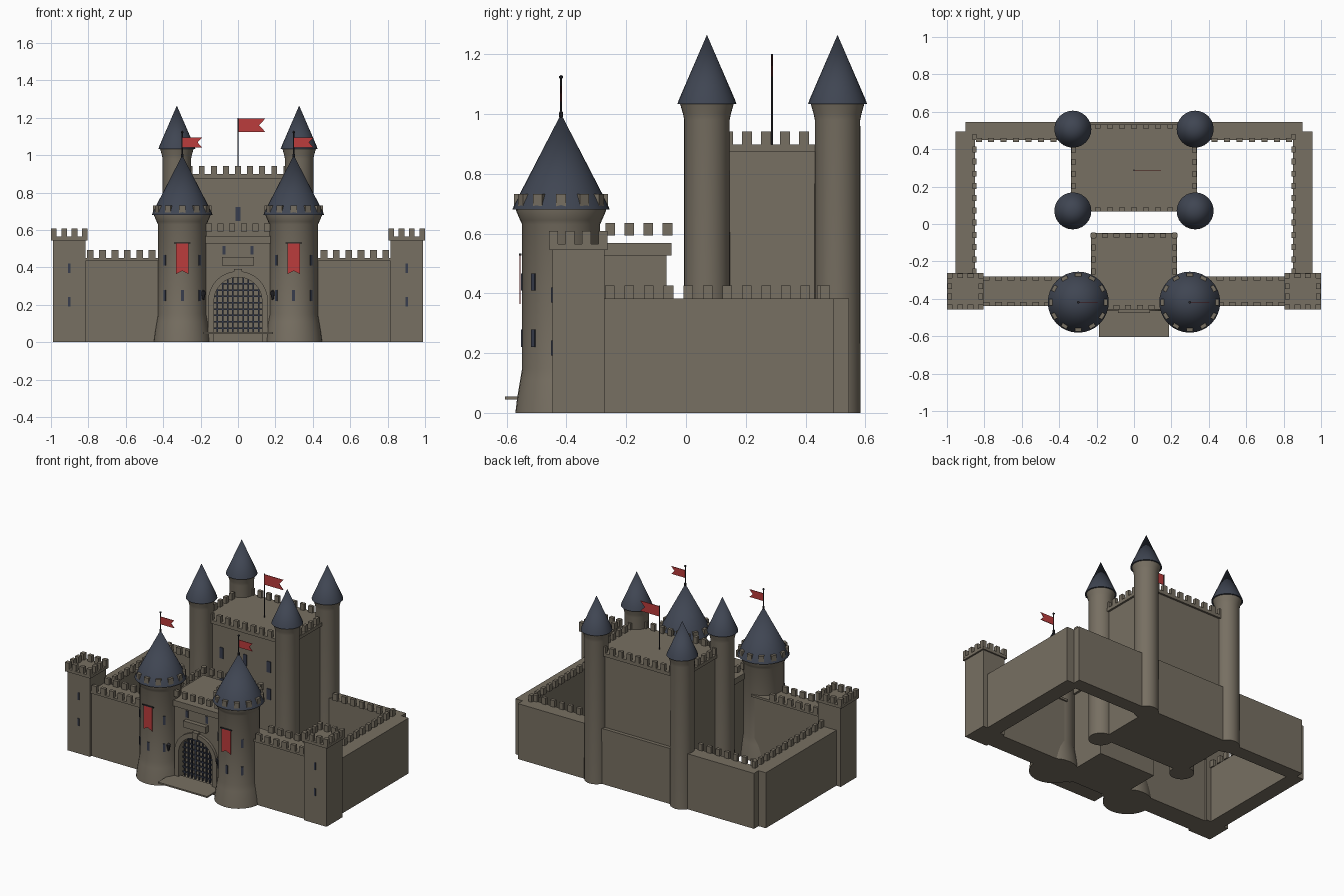
import bpy, bmesh, math
from mathutils import Matrix, Vector

if "Cube" in bpy.data.objects:
    bpy.data.objects.remove(bpy.data.objects["Cube"])


def material(name, r, g, b):
    m = bpy.data.materials.new(name)
    m.diffuse_color = (r, g, b, 1)
    m.use_nodes = True
    m.node_tree.nodes["Principled BSDF"].inputs["Base Color"].default_value = m.diffuse_color
    return m


STONE = material("stone", 0.185, 0.160, 0.122)
ROOF = material("slate_roof", 0.050, 0.060, 0.085)
RED = material("red_cloth", 0.50, 0.045, 0.045)
IRON = material("dark_iron", 0.025, 0.025, 0.030)
GLASS = material("window_blue", 0.040, 0.048, 0.075)


def finish(name, bm, mat, smooth=False):
    bmesh.ops.recalc_face_normals(bm, faces=bm.faces[:])
    me = bpy.data.meshes.new(name)
    bm.to_mesh(me)
    bm.free()
    me.materials.append(mat)
    ob = bpy.data.objects.new(name, me)
    bpy.context.collection.objects.link(ob)
    if smooth:
        bpy.ops.object.select_all(action='DESELECT')
        bpy.context.view_layer.objects.active = ob
        ob.select_set(True)
        bpy.ops.object.shade_smooth_by_angle(angle=math.radians(30))
    return ob


def add_box(bm, x0, x1, y0, y1, z0, z1, rot=None):
    size = Matrix.Diagonal((x1 - x0, y1 - y0, z1 - z0, 1))
    mid = Matrix.Translation(((x0 + x1) / 2, (y0 + y1) / 2, (z0 + z1) / 2))
    bmesh.ops.create_cube(bm, size=1, matrix=(rot or Matrix()) @ mid @ size)


def boxes(name, mat, *dims):
    bm = bmesh.new()
    for d in dims:
        add_box(bm, *d)
    return finish(name, bm, mat)


def lathe(name, x, y, profile, mat, sides=32):
    """Spin a (radius, z) profile around a vertical axis."""
    bm = bmesh.new()
    vs = [bm.verts.new((x + r, y, z)) for r, z in profile]
    es = [bm.edges.new(p) for p in zip(vs, vs[1:])]
    bmesh.ops.spin(bm, geom=vs + es, cent=(x, y, 0), axis=(0, 0, 1),
                   angle=math.tau, steps=sides)
    bmesh.ops.remove_doubles(bm, verts=bm.verts[:], dist=1e-5)
    return finish(name, bm, mat, True)


def prism(name, points, y0, y1, mat):
    """Extrude an (x, z) outline from y0 to y1."""
    bm = bmesh.new()
    f = bm.faces.new([bm.verts.new((x, y0, z)) for x, z in points])
    ext = bmesh.ops.extrude_face_region(bm, geom=[f])["geom"]
    bmesh.ops.translate(bm, vec=(0, y1 - y0, 0),
                        verts=[v for v in ext if isinstance(v, bmesh.types.BMVert)])
    return finish(name, bm, mat)


def merlons(name, rows, z0, z1, w=0.032, t=0.022, pitch=0.064):
    """Battlement blocks along straight rows (xa, ya, xb, yb)."""
    bm = bmesh.new()
    for xa, ya, xb, yb in rows:
        a, b = Vector((xa, ya)), Vector((xb, yb))
        n = max(1, round((b - a).length / pitch))
        hx, hy = (w / 2, t / 2) if abs(xb - xa) > abs(yb - ya) else (t / 2, w / 2)
        for i in range(n + 1):
            p = a.lerp(b, i / n)
            add_box(bm, p.x - hx, p.x + hx, p.y - hy, p.y + hy, z0, z1)
    return finish(name, bm, STONE)


def ring(x0, x1, y0, y1):
    return [(x0, y0, x1, y0), (x0, y1, x1, y1), (x0, y0, x0, y1), (x1, y0, x1, y1)]


def arch(r, spring, base, n=20):
    return ([(r, base)] + [(r * math.cos(math.pi * i / n), spring + r * math.sin(math.pi * i / n))
                           for i in range(n + 1)] + [(-r, base)])


def flag(name, x, y, z0, z1, length):
    zm = (z0 + z1) / 2
    prism(name, [(x, z0), (x + length, z0), (x + length * 0.78, zm), (x + length, z1), (x, z1)],
          y - 0.002, y + 0.002, RED)


# Mirrored parts on the left and right
for side, s in (("left", -1), ("right", 1)):
    # Round front tower
    tx, ty = 0.298 * s, -0.418
    lathe(f"{side}_front_tower", tx, ty,
          [(0, 0), (0.153, 0), (0.147, 0.05), (0.137, 0.11), (0.130, 0.15), (0.130, 0.63),
           (0.137, 0.645), (0.150, 0.675), (0.150, 0.70), (0, 0.70)], STONE)
    lathe(f"{side}_front_roof", tx, ty,
          [(0, 0.68), (0.163, 0.68), (0.155, 0.70), (0, 1.0)], ROOF)
    bm = bmesh.new()
    for i in range(12):
        rot = Matrix.Translation((tx, ty, 0)) @ Matrix.Rotation(math.tau * i / 12, 4, 'Z')
        add_box(bm, -0.017, 0.017, -0.157, -0.128, 0.69, 0.732, rot)
    finish(f"{side}_front_tower_merlons", bm, STONE)
    # Arrow slits around the tower front
    bm = bmesh.new()
    for a in (-45, 0, 45):
        rot = Matrix.Translation((tx, ty, 0)) @ Matrix.Rotation(math.radians(a), 4, 'Z')
        for z in (0.25, 0.438):
            add_box(bm, -0.008, 0.008, -0.134, -0.126, z - 0.029, z + 0.029, rot)
    finish(f"{side}_front_tower_slits", bm, GLASS)
    # Pole, finial and flag
    lathe(f"{side}_flag_pole", tx, ty,
          [(0, 0.985), (0.007, 0.99), (0.007, 1.005), (0.0032, 1.01), (0.0032, 1.117),
           (0.007, 1.121), (0.007, 1.126), (0, 1.131)], IRON, 10)
    flag(f"{side}_flag", tx, ty, 1.042, 1.094, 0.105)
    # Hanging banner
    prism(f"{side}_banner", [(tx - 0.034, 0.365), (tx, 0.382), (tx + 0.034, 0.365),
                             (tx + 0.034, 0.528), (tx - 0.034, 0.528)], -0.557, -0.553, RED)
    boxes(f"{side}_banner_rod", IRON, (tx - 0.043, tx + 0.043, -0.559, -0.551, 0.527, 0.533))
    # Wall torch
    lathe(f"{side}_torch", 0.186 * s, -0.49,
          [(0, 0.225), (0.006, 0.23), (0.013, 0.262), (0.013, 0.27), (0, 0.28)], IRON, 8)
    # Square corner tower
    cx, cy = 0.902 * s, -0.36
    boxes(f"{side}_corner_tower", STONE,
          (cx - 0.086, cx + 0.086, cy - 0.087, cy + 0.087, 0, 0.545),
          (cx - 0.097, cx + 0.097, cy - 0.097, cy + 0.097, 0.545, 0.565))
    merlons(f"{side}_corner_merlons", ring(cx - 0.083, cx + 0.083, cy - 0.083, cy + 0.083),
            0.56, 0.608, 0.03, 0.026, 0.056)
    boxes(f"{side}_corner_slits", GLASS,
          *[(cx - 0.006, cx + 0.006, cy - 0.091, cy - 0.085, z, z + 0.05) for z in (0.192, 0.37)])
    # Front and side curtain walls
    xa, xb = sorted((0.30 * s, 0.85 * s))
    boxes(f"{side}_front_wall", STONE, (xa, xb, -0.43, -0.29, 0, 0.435),
          (xa, xb, -0.439, -0.28, 0.435, 0.45))
    merlons(f"{side}_front_wall_merlons",
            [(0.46 * s, y, 0.79 * s, y) for y in (-0.428, -0.291)], 0.449, 0.492, 0.036, 0.022, 0.066)
    xa, xb = sorted((0.85 * s, 0.955 * s))
    boxes(f"{side}_side_wall", STONE, (xa, xb, -0.30, 0.495, 0, 0.382))
    merlons(f"{side}_side_wall_merlons", [(0.852 * s, -0.255, 0.852 * s, 0.465)], 0.38, 0.427)
    merlons(f"{side}_back_wall_merlons", [(0.43 * s, 0.45, 0.83 * s, 0.45)], 0.38, 0.427)
    # Slim keep towers
    for end, y in (("front", 0.07), ("back", 0.507)):
        lathe(f"{side}_{end}_keep_tower", 0.327 * s, y,
              [(0, 0), (0.077, 0), (0.076, 0.98), (0.080, 1.0), (0.090, 1.035), (0, 1.035)], STONE)
        lathe(f"{side}_{end}_keep_roof", 0.327 * s, y,
              [(0, 1.03), (0.099, 1.033), (0.093, 1.05), (0, 1.265)], ROOF, 24)

# Back curtain wall
boxes("back_wall", STONE, (-0.9, 0.9, 0.45, 0.545, 0, 0.382))

# Keep with coping, battlements and windows
boxes("keep", STONE, (-0.325, 0.325, 0.08, 0.52, 0, 0.875),
      (-0.338, 0.338, 0.066, 0.533, 0.875, 0.898))
merlons("keep_merlons", ring(-0.323, 0.323, 0.077, 0.522), 0.897, 0.942)
boxes("keep_windows", GLASS, *[(x - 0.014, x + 0.014, 0.075, 0.083, z, z + 0.075)
                               for x in (-0.18, 0, 0.18) for z in (0.46, 0.648)])
lathe("keep_flag_pole", 0, 0.288, [(0, 0.89), (0.004, 0.89), (0.004, 1.2), (0, 1.2)], IRON, 10)
flag("keep_flag", 0, 0.288, 1.125, 1.195, 0.145)

# Gatehouse with an arched recess
gate = boxes("gatehouse", STONE, (-0.215, 0.215, -0.445, -0.065, 0, 0.527))
cutter = prism("gate_cutter", arch(0.128, 0.22, 0.045), -0.5, -0.395, STONE)
cutter.hide_render = True
mod = gate.modifiers.new("gate_opening", 'BOOLEAN')
mod.operation, mod.object, mod.solver = 'DIFFERENCE', cutter, 'EXACT'
bpy.ops.object.select_all(action='DESELECT')
bpy.context.view_layer.objects.active = gate
gate.select_set(True)
bpy.ops.object.modifier_apply(modifier=mod.name)
bpy.data.objects.remove(cutter)
boxes("gatehouse_coping", STONE, (-0.23, 0.23, -0.458, -0.048, 0.527, 0.568))
merlons("gatehouse_merlons", ring(-0.216, 0.216, -0.445, -0.062), 0.593, 0.636)
boxes("gatehouse_slits", GLASS, *[(x - 0.009, x + 0.009, -0.449, -0.443, 0.468, 0.515)
                                  for x in (-0.075, 0.075)])
boxes("gate_machicolation", STONE, (-0.085, 0.085, -0.475, -0.44, 0.41, 0.455))

# Arch surround and keystone
prism("gate_arch", arch(0.160, 0.22, 0) + arch(0.128, 0.22, 0)[::-1], -0.465, -0.44, STONE)
prism("gate_keystone", [(-0.016, 0.345), (0.016, 0.345), (0.022, 0.392), (-0.022, 0.392)],
      -0.472, -0.44, STONE)

# Portcullis clipped to the arch
bars = []
for i in range(-4, 5):
    x = i * 0.0275
    bars.append((x - 0.004, x + 0.004, -0.426, -0.418, 0.05, 0.22 + math.sqrt(0.128**2 - x * x)))
for i in range(8):
    z = 0.075 + i * 0.034
    h = math.sqrt(0.128**2 - max(0, z - 0.22)**2)
    bars.append((-h, h, -0.424, -0.416, z - 0.004, z + 0.004))
boxes("portcullis", IRON, *bars).data.materials[0] = GLASS

# Drawbridge
boxes("drawbridge", STONE, (-0.188, 0.188, -0.605, -0.44, 0.045, 0.055))
